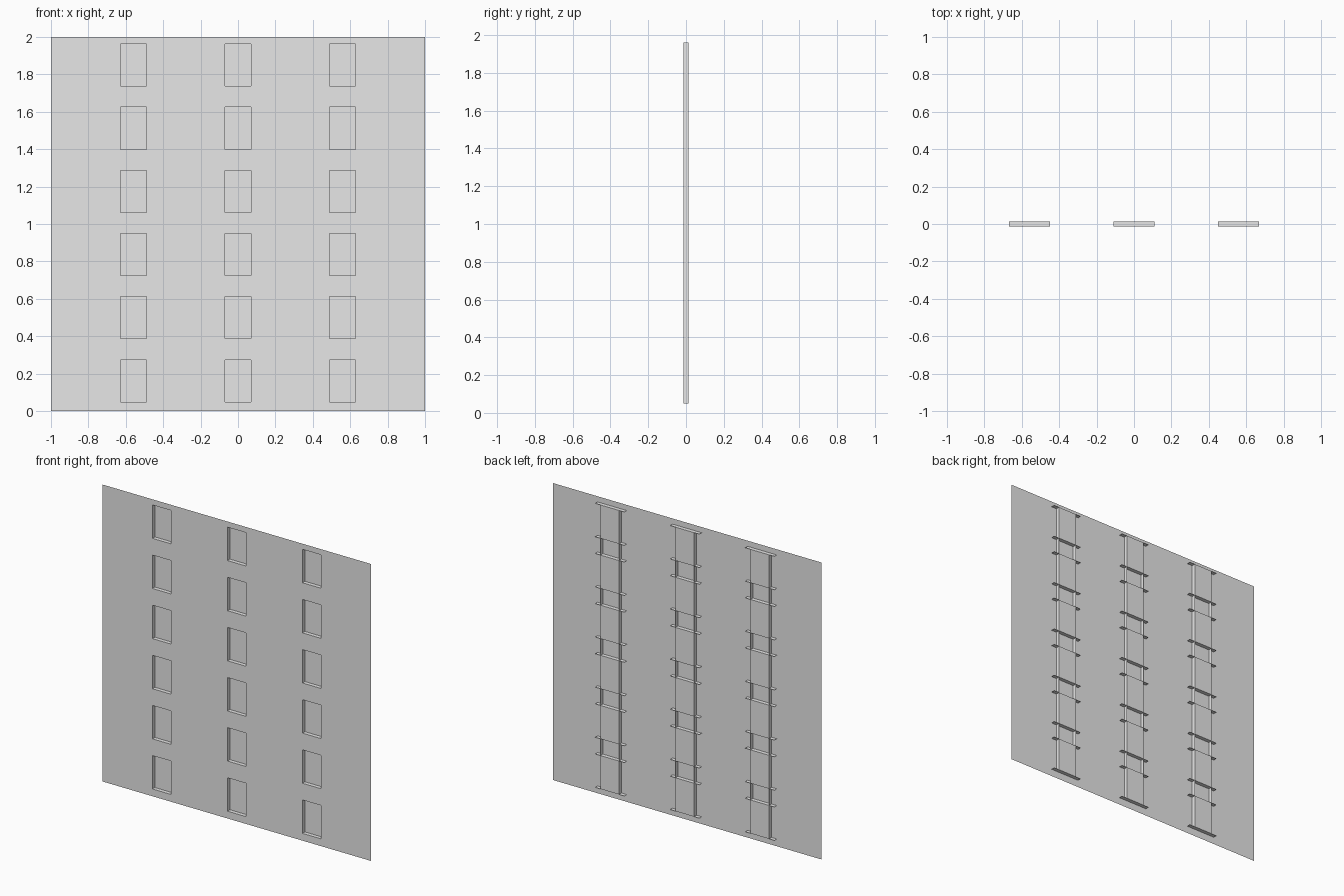
import bpy
import bmesh

cube = bpy.data.objects.get("Cube")
if cube:
    bpy.data.objects.remove(cube, do_unlink=True)

GREY = (0.8, 0.8, 0.8, 1.0)
plaster = bpy.data.materials.new("plain_grey")
plaster.use_nodes = True
plaster.diffuse_color = GREY
plaster.node_tree.nodes["Principled BSDF"].inputs["Base Color"].default_value = GREY

FRONT, BACK = -0.013, 0.013          # wall plane and window pane plane
COLUMNS = (-0.559, 0.0, 0.559)       # window centres across the wall
HALF_WINDOW, HALF_LEDGE = 0.069, 0.109
SILLS = [0.049 + 0.3376 * i for i in range(6)]
HEIGHT = 0.225
TOP = SILLS[-1] + HEIGHT


def sheet_object(name, quads):
    """Make one object out of flat four-cornered sheets."""
    bm = bmesh.new()
    for corners in quads:
        bm.faces.new([bm.verts.new(c) for c in corners])
    bmesh.ops.remove_doubles(bm, verts=bm.verts, dist=0.0001)
    mesh = bpy.data.meshes.new(name)
    bm.to_mesh(mesh)
    bm.free()
    mesh.materials.append(plaster)
    obj = bpy.data.objects.new(name, mesh)
    bpy.context.collection.objects.link(obj)
    return obj


def upright(x0, x1, z0, z1, y):
    return [(x0, y, z0), (x1, y, z0), (x1, y, z1), (x0, y, z1)]


def level(x0, x1, z):
    return [(x0, FRONT, z), (x1, FRONT, z), (x1, BACK, z), (x0, BACK, z)]


def side(x, z0, z1):
    return [(x, FRONT, z0), (x, BACK, z0), (x, BACK, z1), (x, FRONT, z1)]


# Wall sheet: a grid of cells with the window cells left open
xs = [-1.0] + [c + s * HALF_WINDOW for c in COLUMNS for s in (-1, 1)] + [1.0]
zs = [0.0] + [z for sill in SILLS for z in (sill, sill + HEIGHT)] + [2.0]
wall = [upright(xs[i], xs[i + 1], zs[j], zs[j + 1], FRONT)
        for i in range(len(xs) - 1) for j in range(len(zs) - 1)
        if not (i % 2 and j % 2)]
sheet_object("wall", wall)

# Window columns: recessed panes, tall side strips, wide sills and heads
for label, cx in zip(("right", "middle", "left"), COLUMNS):
    x0, x1 = cx - HALF_WINDOW, cx + HALF_WINDOW
    sheet_object(f"window_panes_{label}",
                 [upright(x0, x1, z, z + HEIGHT, BACK) for z in SILLS])
    sheet_object(f"side_strips_{label}",
                 [side(x, SILLS[0], TOP) for x in (x0, x1)])
    sheet_object(f"sills_and_heads_{label}",
                 [level(cx - HALF_LEDGE, cx + HALF_LEDGE, z) for z in zs[1:-1]])
